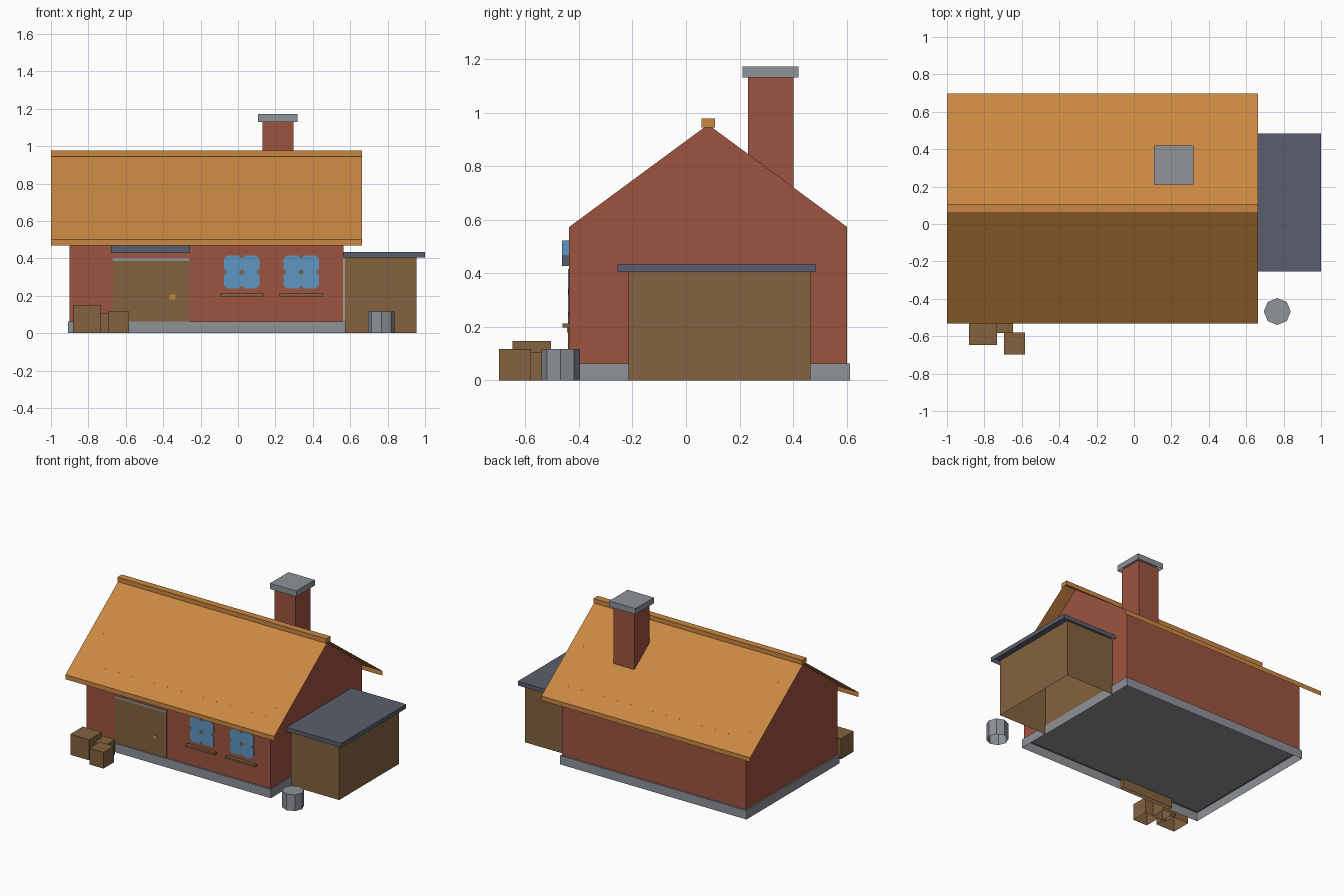
import bpy, bmesh, math

if "Cube" in bpy.data.objects:
    bpy.data.objects.remove(bpy.data.objects["Cube"])


def material(name, hex_code):
    def lin(c):
        return c / 12.92 if c <= 0.04045 else ((c + 0.055) / 1.055) ** 2.4
    m = bpy.data.materials.new(name)
    m.diffuse_color = [lin(int(hex_code[i:i + 2], 16) / 255) for i in (0, 2, 4)] + [1]
    m.use_nodes = True
    m.node_tree.nodes["Principled BSDF"].inputs["Base Color"].default_value = m.diffuse_color
    return m


ROOF = material("orange_tile", "ca8842")
BRICK = material("red_brick", "9e5340")
STONE = material("grey_stone", "8e9298")
SLATE = material("dark_slate", "5a5f6d")
WOOD = material("brown_wood", "83623f")
GLASS = material("blue_glass", "5f97c4")


def mesh_object(name, verts, faces, mat):
    me = bpy.data.meshes.new(name)
    me.from_pydata(verts, [], faces)
    me.materials.append(mat)
    ob = bpy.data.objects.new(name, me)
    bpy.context.collection.objects.link(ob)
    return ob


def prism(name, outline, z0, z1, mat):
    """Vertical prism over an xy outline (counter-clockwise), open underneath."""
    n = len(outline)
    verts = [(x, y, z) for z in (z0, z1) for x, y in outline]
    faces = [(i, (i + 1) % n, n + (i + 1) % n, n + i) for i in range(n)]
    faces.append(tuple(range(n, 2 * n)))
    return mesh_object(name, verts, faces, mat)


def box(name, x, y, z, mat):
    return prism(name, [(x[0], y[0]), (x[1], y[0]), (x[1], y[1]), (x[0], y[1])], z[0], z[1], mat)


def plate(name, outline, y0, y1, mat):
    """Thin plate facing the front from an xz outline (counter-clockwise)."""
    n = len(outline)
    verts = [(x, y, z) for y in (y0, y1) for x, z in outline]
    faces = [tuple(range(n))]
    faces += [((i + 1) % n, i, n + i, n + (i + 1) % n) for i in range(n)]
    return mesh_object(name, verts, faces, mat)


# main dimensions
MID, HALF, EAVE = 0.0825, 0.5185, 0.6155
APEX, WALL_TOP, SLOPE = 0.955, 0.573, 0.737
FRONT, BACK = MID - HALF, MID + HALF
WX = (-0.90, 0.565)
RX = (-1.0, 0.662)

# stone base
box("foundation", (-0.91, 0.574), (FRONT - 0.011, BACK + 0.011), (0, 0.063), STONE)

# gabled walls, open under the roof
section = [(FRONT, 0.06), (BACK, 0.06), (BACK, WALL_TOP), (MID, APEX), (FRONT, WALL_TOP)]
mesh_object("walls", [(x, y, z) for x in WX for y, z in section],
            [(4, 3, 2, 1, 0), (5, 6, 7, 8, 9), (1, 2, 7, 6), (0, 5, 9, 4)], BRICK)

# roof sheet with a turned-down strip at both eaves
ez = APEX - SLOPE * EAVE
bend = [(MID - EAVE, ez - 0.033), (MID - EAVE, ez), (MID, APEX), (MID + EAVE, ez), (MID + EAVE, ez - 0.033)]
mesh_object("roof", [(x, y, z) for x in RX for y, z in bend],
            [(i, i + 5, i + 6, i + 1) for i in range(4)], ROOF)
box("ridge_cap", RX, (MID - 0.025, MID + 0.025), (0.945, 0.977), ROOF)

# chimney
box("chimney", (0.13, 0.297), (0.232, 0.402), (0.66, 1.135), BRICK)
box("chimney_cap", (0.108, 0.317), (0.21, 0.42), (1.13, 1.171), STONE)

# lean-to shed
box("shed", (0.57, 0.955), (-0.214, 0.464), (0, 0.41), WOOD)
box("shed_roof", (0.562, 1.0), (-0.255, 0.484), (0.405, 0.435), SLATE)

# door, lintel, knob, canopy
box("door", (-0.67, -0.26), (FRONT - 0.004, FRONT + 0.02), (0, 0.387), WOOD)
box("door_lintel", (-0.67, -0.26), (FRONT - 0.004, FRONT + 0.02), (0.387, 0.402), STONE)
box("door_knob", (-0.366, -0.334), (FRONT - 0.009, FRONT), (0.18, 0.206), ROOF)
box("door_canopy", (-0.68, -0.257), (FRONT - 0.026, FRONT + 0.01), (0.428, 0.468), SLATE)
box("door_transom", (-0.68, -0.257), (FRONT - 0.026, FRONT + 0.01), (0.468, 0.522), GLASS)

# windows: four clipped panes over a cross of bars, with a sill
for k, cx in enumerate((0.02, 0.338), 1):
    cz, w, h, b = 0.327, 0.094, 0.089, 0.008
    for part, sx, sz in (("upright", b, h), ("crossbar", w, b)):
        plate(f"window_{k}_{part}", [(cx - sx, cz - sz), (cx + sx, cz - sz), (cx + sx, cz + sz), (cx - sx, cz + sz)],
              FRONT - 0.002, FRONT + 0.002, WOOD)
    for i in (-1, 1):
        for j in (-1, 1):
            px, pz, rx, rz, c = cx + i * w / 2, cz + j * h / 2, w / 2, h / 2, 0.017
            corners = [(rx - c, -rz), (rx, c - rz), (rx, rz - c), (rx - c, rz),
                       (c - rx, rz), (-rx, rz - c), (-rx, c - rz), (c - rx, -rz)]
            plate(f"window_{k}_pane", [(px + u, pz + v) for u, v in corners],
                  FRONT - 0.004, FRONT + 0.002, GLASS)
    box(f"window_{k}_sill", (cx - 0.117, cx + 0.117), (FRONT - 0.025, FRONT + 0.01), (0.197, 0.212), WOOD)

# crates by the door
box("crate_large", (-0.882, -0.732), (-0.647, -0.504), (0, 0.148), WOOD)
box("crate_front", (-0.694, -0.582), (-0.698, -0.579), (0, 0.117), WOOD)
box("crate_back", (-0.755, -0.647), (-0.583, -0.475), (0, 0.107), WOOD)

# eight-sided barrel
ring = [(0.766 + 0.072 * math.cos(a * math.pi / 4), -0.468 + 0.072 * math.sin(a * math.pi / 4)) for a in range(8)]
prism("barrel", ring, 0, 0.117, STONE)
